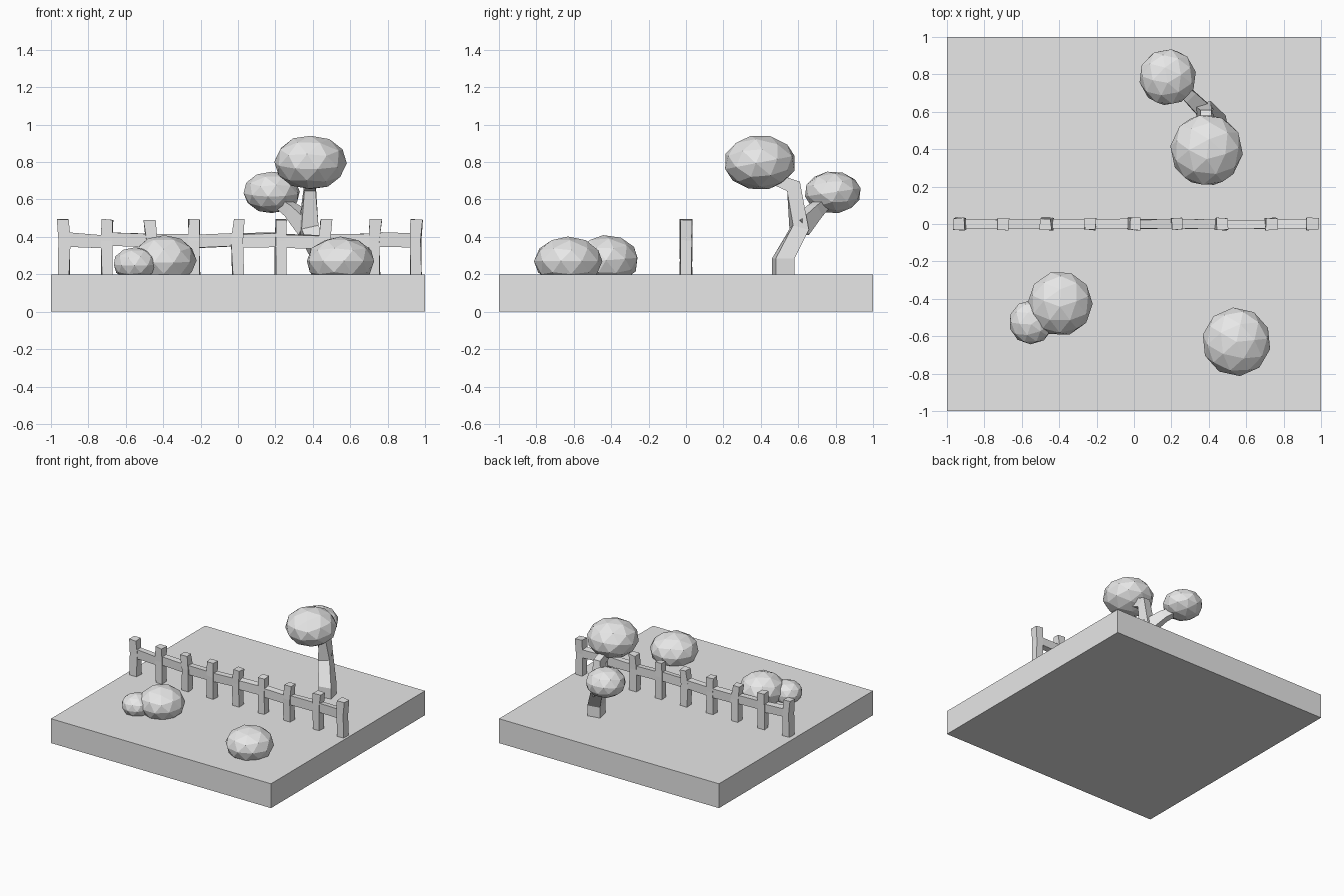
import bpy, bmesh, math, random
from mathutils import Vector, Matrix

random.seed(4)
old = bpy.data.objects.get("Cube")
if old:
    bpy.data.objects.remove(old, do_unlink=True)

grey = bpy.data.materials.new("plain grey")
grey.use_nodes = True
grey.diffuse_color = (0.8, 0.8, 0.8, 1)
grey.node_tree.nodes["Principled BSDF"].inputs["Base Color"].default_value = (0.8, 0.8, 0.8, 1)


def finish(bm, name):
    bmesh.ops.recalc_face_normals(bm, faces=bm.faces)
    mesh = bpy.data.meshes.new(name)
    bm.to_mesh(mesh)
    bm.free()
    mesh.materials.append(grey)
    obj = bpy.data.objects.new(name, mesh)
    bpy.context.collection.objects.link(obj)
    return obj


def beam(bm, rings):
    """Skin four-cornered rings into a closed beam."""
    loops = [[bm.verts.new(p) for p in ring] for ring in rings]
    for a, b in zip(loops, loops[1:]):
        for i in range(4):
            j = (i + 1) % 4
            bm.faces.new((a[i], a[j], b[j], b[i]))
    bm.faces.new(loops[0])
    bm.faces.new(loops[-1])


def ring(centre, u, v, jitter=0.0):
    c, u, v = Vector(centre), Vector(u), Vector(v)
    j = lambda: Vector([random.uniform(-jitter, jitter) for _ in range(3)])
    return [c + u * a + v * b + j() for a, b in ((-1, -1), (1, -1), (1, 1), (-1, 1))]


def blob(name, centre, radius, height, spin, tilt=0.0):
    """Squashed faceted ball for leaves and bushes."""
    bm = bmesh.new()
    turn = Matrix.Rotation(tilt, 4, 'X') @ Matrix.Rotation(spin, 4, 'Z')
    bmesh.ops.create_icosphere(bm, subdivisions=2, radius=radius, matrix=turn)
    bmesh.ops.scale(bm, vec=(1, 1, height / radius), verts=bm.verts)
    bmesh.ops.translate(bm, vec=centre, verts=bm.verts)
    return finish(bm, name)


# Ground slab
bm = bmesh.new()
bmesh.ops.create_cube(bm, size=2)
for v in bm.verts:
    v.co.z = 0.2 if v.co.z > 0 else 0
finish(bm, "ground_slab")

# Fence posts, slightly crooked
posts = [-0.93, -0.7, -0.465, -0.235, 0, 0.23, 0.465, 0.73, 0.95]
bm = bmesh.new()
for x in posts:
    lean = random.uniform(-0.01, 0.01)
    beam(bm, [ring((x + lean * k, 0, z), (0.03, 0, 0), (0, 0.031, 0), 0.004)
              for k, z in ((0, 0.19), (-0.5, 0.38), (1, 0.493))])
finish(bm, "fence_posts")

# Fence rails, one uneven span between neighbouring posts
bm = bmesh.new()
for a, b in zip(posts, posts[1:]):
    beam(bm, [ring((x, 0, 0.38 + random.uniform(-0.008, 0.008)),
                   (0, 0.025, 0), (0, 0, 0.036), 0.004) for x in (a, b)])
finish(bm, "fence_rails")

# Tree trunk bending towards the front
bm = bmesh.new()
beam(bm, [
    ring((0.45, 0.52, 0.19), (0.05, 0.01, 0), (-0.01, 0.05, 0)),
    ring((0.45, 0.52, 0.285), (0.05, 0.01, 0), (-0.01, 0.05, 0)),
    ring((0.375, 0.605, 0.44), (0.045, 0.01, 0.01), (-0.01, 0.042, -0.012)),
    ring((0.385, 0.575, 0.67), (0.03, 0, 0), (0, 0.034, 0.025)),
    ring((0.39, 0.42, 0.73), (0.025, 0, 0), (0, 0.008, 0.026)),
])
finish(bm, "tree_trunk")

# Side branch
bm = bmesh.new()
beam(bm, [
    ring((0.375, 0.605, 0.45), (0.03, 0.03, 0), (0.022, -0.022, 0.04)),
    ring((0.29, 0.69, 0.54), (0.025, 0.025, 0), (0.016, -0.016, 0.028)),
    ring((0.19, 0.77, 0.61), (0.018, 0.018, 0), (0.01, -0.01, 0.02)),
])
finish(bm, "side_branch")

# Leaves
blob("large_canopy", (0.388, 0.395, 0.798), 0.195, 0.147, 0.2, 0.25)
blob("small_canopy", (0.18, 0.785, 0.638), 0.153, 0.113, 0.5, 0.2)

# Bushes
blob("left_bush", (0.548, -0.63, 0.27), 0.184, 0.132, 0.1)
blob("large_right_bush", (-0.395, -0.425, 0.275), 0.174, 0.135, 0.3, 0.1)
blob("small_right_bush", (-0.55, -0.525, 0.255), 0.119, 0.09, 0.6, 0.1)
